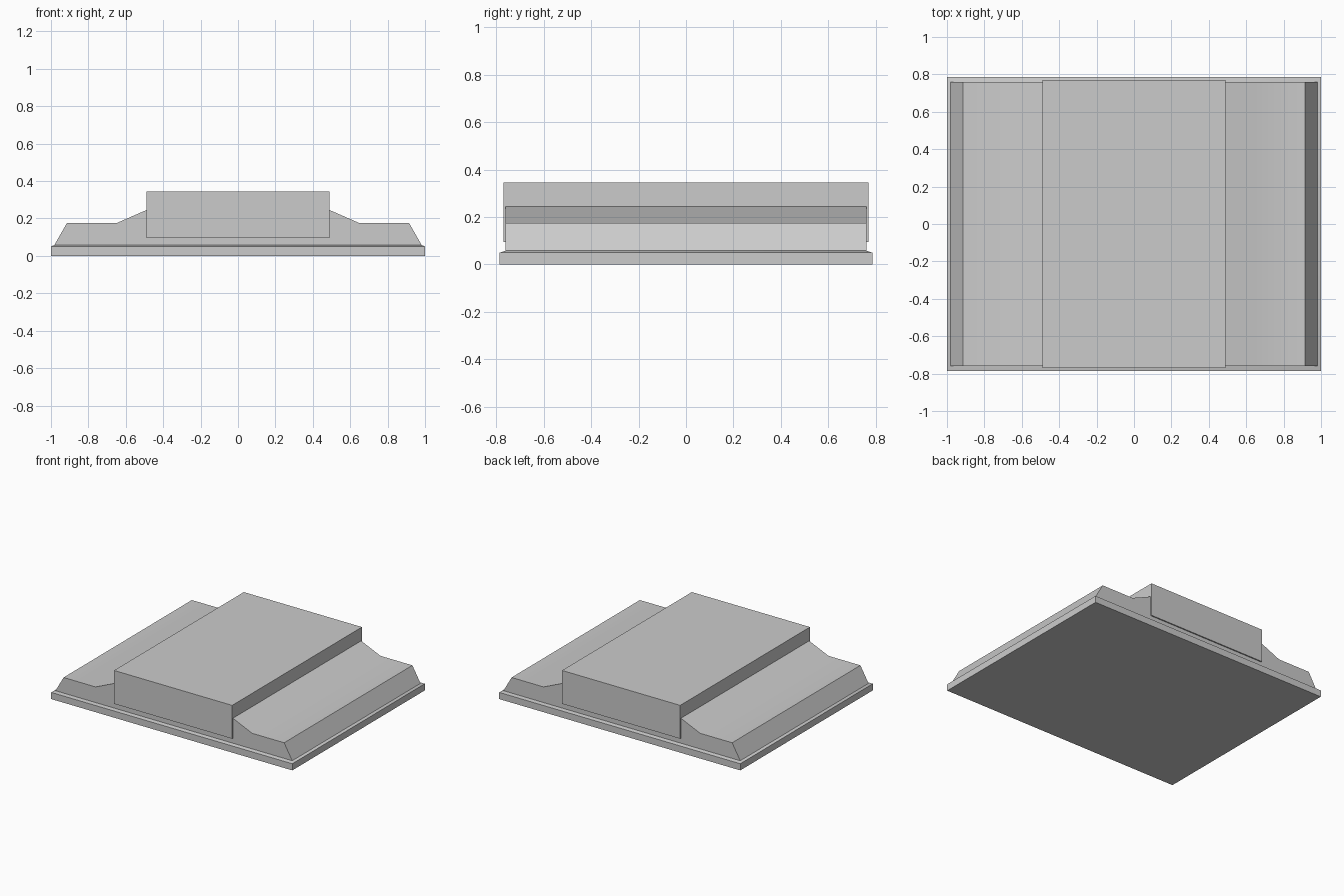
import bpy, bmesh, math

if "Cube" in bpy.data.objects:
    bpy.data.objects.remove(bpy.data.objects["Cube"])


def finish(name, bm):
    bmesh.ops.recalc_face_normals(bm, faces=bm.faces)
    mesh = bpy.data.meshes.new(name)
    bm.to_mesh(mesh)
    bm.free()
    obj = bpy.data.objects.new(name, mesh)
    bpy.context.collection.objects.link(obj)
    return obj


# Stepped base: bevelled foot rings topped by an extruded shoulder profile
bm = bmesh.new()


def ring(x, y, z):
    return [bm.verts.new((sx * x, sy * y, z))
            for sx, sy in ((-1, -1), (1, -1), (1, 1), (-1, 1))]


rings = [ring(1.0, 0.785, 0.0), ring(1.0, 0.785, 0.05), ring(0.982, 0.76, 0.058)]
bm.faces.new(rings[0])
for low, high in zip(rings, rings[1:]):
    for i in range(4):
        j = (i + 1) % 4
        bm.faces.new((low[i], low[j], high[j], high[i]))

half = [(-0.915, 0.175), (-0.65, 0.175), (-0.49, 0.245)]
profile = half + [(-x, z) for x, z in reversed(half)]
top = rings[-1]
front = [top[0]] + [bm.verts.new((x, -0.76, z)) for x, z in profile] + [top[1]]
back = [top[3]] + [bm.verts.new((x, 0.76, z)) for x, z in profile] + [top[2]]
bm.faces.new(front)
bm.faces.new(back)
for i in range(len(front) - 1):
    bm.faces.new((front[i], front[i + 1], back[i + 1], back[i]))
base = finish("stepped_base", bm)

# Raised centre block, slightly proud of the base at front and back
bm = bmesh.new()
bmesh.ops.create_cube(bm, size=1)
bmesh.ops.scale(bm, vec=(0.98, 1.538, 0.25), verts=bm.verts)
bmesh.ops.translate(bm, vec=(0, 0, 0.22), verts=bm.verts)
finish("centre_block", bm)

# Soften only the shallow creases on the shoulders
bpy.ops.object.select_all(action='DESELECT')
base.select_set(True)
bpy.context.view_layer.objects.active = base
bpy.ops.object.shade_smooth_by_angle(angle=math.radians(30))
